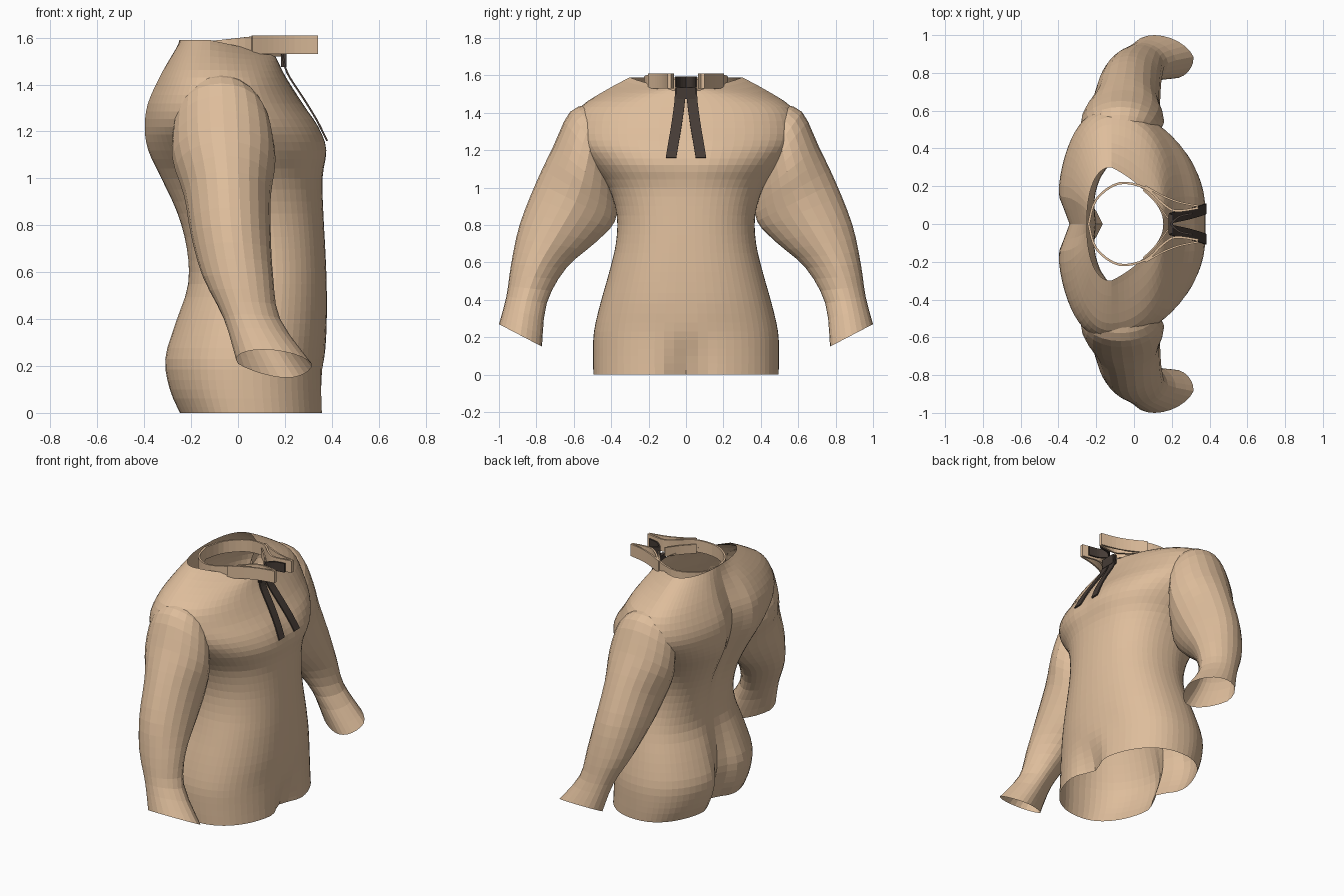
import bpy, bmesh, math
from mathutils import Vector

cube = bpy.data.objects.get("Cube")
if cube:
    bpy.data.objects.remove(cube, do_unlink=True)


def material(name, rgb):
    m = bpy.data.materials.new(name)
    m.use_nodes = True
    m.diffuse_color = (*rgb, 1)
    m.node_tree.nodes["Principled BSDF"].inputs["Base Color"].default_value = (*rgb, 1)
    return m


TAN = material("tan cloth", (0.73, 0.51, 0.33))
DARK = material("dark ribbon", (0.06, 0.044, 0.036))


def smooth_rows(rows, steps):
    """Catmull-Rom interpolation through rows of numbers."""
    out = []
    for i in range(len(rows) - 1):
        a, b = rows[max(i - 1, 0)], rows[i]
        c, d = rows[i + 1], rows[min(i + 2, len(rows) - 1)]
        for s in range(steps):
            t = s / steps
            out.append([q + 0.5 * t * (r - p + t * (2 * p - 5 * q + 4 * r - w + t * (3 * (q - r) + w - p)))
                        for p, q, r, w in zip(a, b, c, d)])
    out.append(list(rows[-1]))
    return out


def loft(name, rings, mat, closed=True, thickness=0):
    """Skin a list of point rings; ends stay open."""
    bm = bmesh.new()
    grid = [[bm.verts.new(p) for p in ring] for ring in rings]
    n = len(grid[0])
    for lo, hi in zip(grid, grid[1:]):
        for j in range(n if closed else n - 1):
            k = (j + 1) % n
            bm.faces.new((lo[j], lo[k], hi[k], hi[j]))
    bmesh.ops.recalc_face_normals(bm, faces=bm.faces)
    mesh = bpy.data.meshes.new(name)
    bm.to_mesh(mesh)
    bm.free()
    mesh.materials.append(mat)
    ob = bpy.data.objects.new(name, mesh)
    bpy.context.collection.objects.link(ob)
    if thickness:
        mod = ob.modifiers.new("thickness", "SOLIDIFY")
        mod.thickness = thickness
        mod.offset = 0
    return ob


def band(name, side, path, height, mat, thickness):
    """Upright strip along x, y, lower z points."""
    loft(name, [[(x, y * side, z), (x, y * side, z + height)]
                for x, y, z in smooth_rows(path, 4)], mat, False, thickness)


def power(v, e):
    return math.copysign(abs(v) ** e, v)


# Torso: height, half width, back, front, mid x, back groove, front groove, front dip, front taper
TORSO = [
    (0.00, 0.495, -0.265, 0.375, 0.03, 0.10, 0.07, 0, 0),
    (0.10, 0.497, -0.310, 0.370, 0.02, 0.11, 0.04, 0, 0),
    (0.23, 0.492, -0.330, 0.367, 0.02, 0.10, 0, 0, 0),
    (0.38, 0.458, -0.285, 0.378, 0.03, 0.06, 0, 0, 0),
    (0.55, 0.410, -0.225, 0.378, 0.05, 0.02, 0, 0, 0),
    (0.70, 0.375, -0.235, 0.372, 0.05, 0.03, 0, 0, 0),
    (0.85, 0.370, -0.280, 0.364, 0.03, 0.05, 0, 0, 0),
    (1.00, 0.415, -0.350, 0.360, 0.00, 0.07, 0, 0, 0),
    (1.12, 0.510, -0.400, 0.385, -0.06, 0.08, 0.01, 0, 0),
    (1.22, 0.590, -0.410, 0.350, -0.12, 0.07, 0.01, 0, 0),
    (1.32, 0.610, -0.395, 0.275, -0.13, 0.06, 0, 0, 0),
    (1.43, 0.565, -0.345, 0.205, -0.12, 0.05, 0, 0, 0),
    (1.52, 0.430, -0.295, 0.170, -0.12, 0.03, 0, 0.02, 0.15),
    (1.59, 0.300, -0.250, 0.155, -0.12, 0, 0, 0.06, 0.45),
]
SEGMENTS = 64


def torso_ring(z, half, back, front, mid, cleft, dent, dip, taper):
    ring = []
    for j in range(SEGMENTS):
        a = math.tau * j / SEGMENTS
        c, s = power(math.cos(a), 0.88), power(math.sin(a), 0.88)
        y = half * s * (1 - taper * max(c, 0))
        groove = math.exp(-(y / 0.1) ** 2)
        if c > 0:
            x = mid + (front - mid) * c - dent * groove
        else:
            x = mid + (mid - back) * c + cleft * groove
        ring.append((x, y, z - dip * max(c, 0)))
    return ring


loft("torso", [torso_ring(*r) for r in smooth_rows(TORSO, 3)], TAN)

# Sleeves: outer y z, inner y z, back x, front x, twist
ARM = [
    (0.50, 1.450, 0.42, 1.22, -0.22, 0.06, 0),
    (0.62, 1.405, 0.39, 1.08, -0.27, 0.13, 0),
    (0.71, 1.220, 0.37, 0.95, -0.28, 0.16, 0),
    (0.80, 1.030, 0.38, 0.82, -0.23, 0.14, 0),
    (0.89, 0.800, 0.48, 0.71, -0.20, 0.14, 0),
    (0.935, 0.59, 0.64, 0.57, -0.15, 0.15, 0),
    (0.96, 0.420, 0.745, 0.38, -0.06, 0.18, 0.02),
    (1.00, 0.270, 0.77, 0.15, 0.00, 0.315, 0.05),
]


def arm_ring(side, oy, oz, iy, iz, back, front, twist):
    outer = Vector(((back + front) / 2 - twist, oy * side, oz))
    inner = Vector(((back + front) / 2 + twist, iy * side, iz))
    mid, half = (outer + inner) / 2, (outer - inner) / 2
    ring = []
    for j in range(24):
        a = math.tau * j / 24
        narrow = 1 - 0.25 * max(0, -math.sin(a))
        depth = (front - back) / 2 * math.cos(a) * narrow
        ring.append(mid + half * math.sin(a) + Vector((depth, 0, 0)))
    return ring


for side, label in ((1, "left"), (-1, "right")):
    rows = smooth_rows(ARM, 3)
    loft(label + "_sleeve", [arm_ring(side, *r) for r in rows], TAN)

    # Collar band half, its folded forward tab and the edge meeting at the throat
    band(label + "_collar", side, [
        (-0.24, 0, 1.50), (-0.20, 0.13, 1.50), (-0.08, 0.215, 1.51), (0.06, 0.19, 1.525),
        (0.15, 0.11, 1.53), (0.22, 0.07, 1.53), (0.34, 0.085, 1.53)], 0.08, TAN, 0.012)
    band(label + "_collar_fold", side, [
        (0.06, 0.20, 1.53), (0.15, 0.15, 1.53), (0.24, 0.115, 1.53), (0.34, 0.095, 1.53)],
        0.08, TAN, 0.01)
    band(label + "_collar_lining", side, [
        (0.05, 0.18, 1.52), (0.12, 0.11, 1.52), (0.18, 0.03, 1.52)], 0.06, TAN, 0.008)

    # Short bow loop between the collar tabs
    band(label + "_bow_loop", side, [
        (0.195, 0.0, 1.535), (0.24, 0.04, 1.535), (0.31, 0.055, 1.535)], 0.06, DARK, 0.01)

    # Hanging ribbon tail: x, centre y, z
    tail = smooth_rows([(0.19, 0.03, 1.53), (0.21, 0.035, 1.45), (0.28, 0.05, 1.34),
                        (0.335, 0.065, 1.25), (0.38, 0.08, 1.16)], 4)
    loft(label + "_ribbon_tail", [[(x, (y - 0.028) * side, z), (x, (y + 0.028) * side, z)]
                                  for x, y, z in tail], DARK, False, 0.008)

# Knot joining the ribbons
bpy.ops.mesh.primitive_cube_add(size=1, location=(0.195, 0, 1.505))
knot = bpy.context.object
knot.name = "ribbon_knot"
knot.scale = (0.025, 0.1, 0.06)
knot.data.materials.append(DARK)
